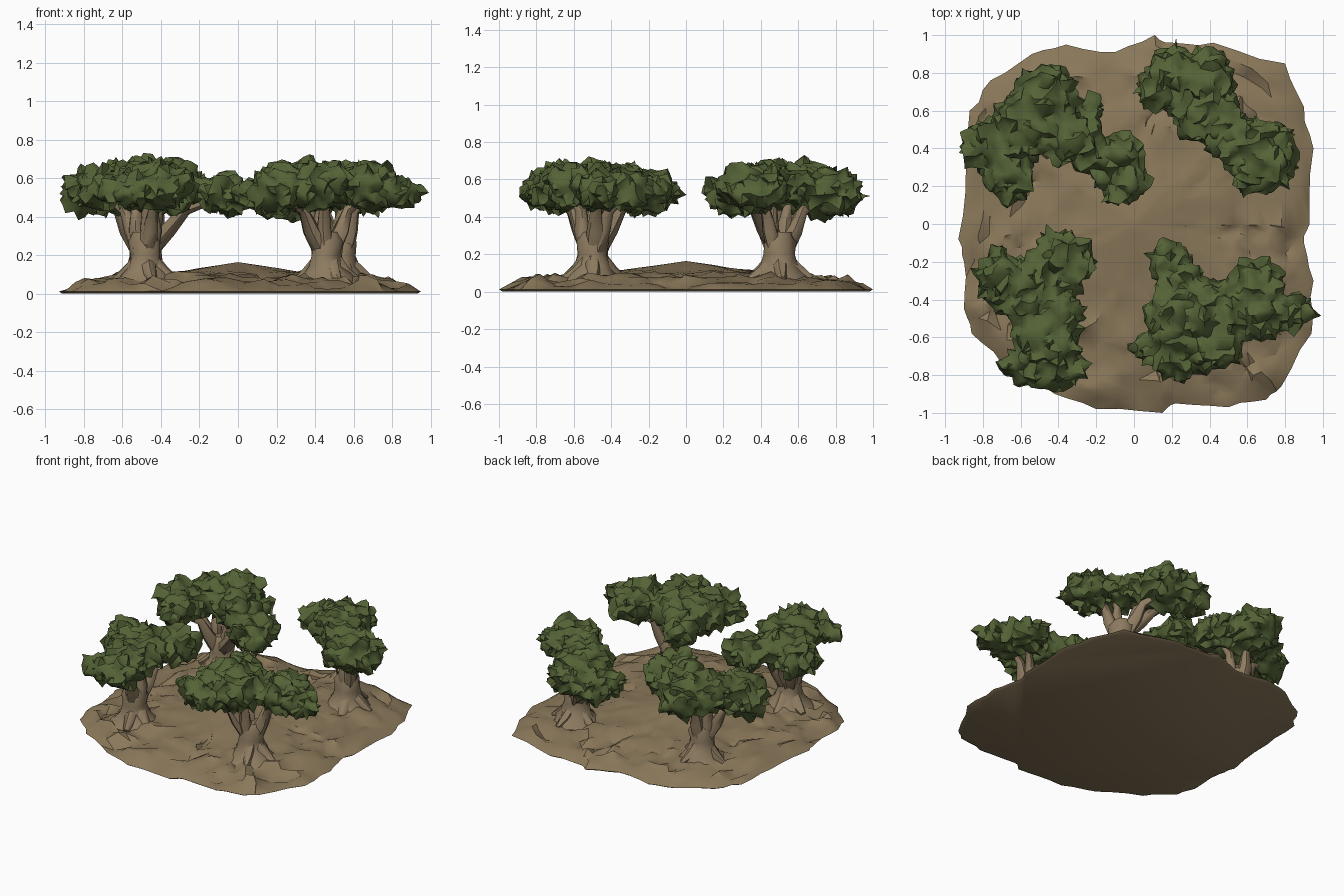
import bpy, bmesh, math, random
from mathutils import Vector, noise

if "Cube" in bpy.data.objects:
    bpy.data.objects.remove(bpy.data.objects["Cube"])

random.seed(7)


def material(name, rgb):
    m = bpy.data.materials.new(name)
    m.diffuse_color = (*rgb, 1)
    m.use_nodes = True
    m.node_tree.nodes["Principled BSDF"].inputs["Base Color"].default_value = m.diffuse_color
    return m


BROWN = material("earth_brown", (0.255, 0.188, 0.102))
BARK = material("bark_brown", (0.270, 0.200, 0.118))
GREEN = material("leaf_green", (0.088, 0.124, 0.037))


def finish(bm, name, mat, angle=40):
    bmesh.ops.recalc_face_normals(bm, faces=bm.faces)
    me = bpy.data.meshes.new(name)
    bm.to_mesh(me)
    bm.free()
    me.materials.clear()
    me.materials.append(mat)
    me.shade_smooth()
    me.set_sharp_from_angle(angle=math.radians(angle))
    ob = bpy.data.objects.new(name, me)
    bpy.context.collection.objects.link(ob)
    return ob


# Island: irregular rounded square, domed in the middle, rough near the rim
OUTLINE = [(.93, 0), (.95, .4), (.9, .62), (.8, .85), (.42, .96), (.2, .96), (.11, 1), (-.1, .91),
           (-.36, .95), (-.54, .9), (-.76, .76), (-.87, .6), (-.89, .3), (-.93, -.08), (-.9, -.2),
           (-.9, -.45), (-.86, -.58), (-.7, -.74), (-.42, -.9), (-.2, -.98), (.15, -1), (.22, -.95),
           (.5, -.97), (.7, -.93), (.78, -.86), (.94, -.58), (.95, -.3), (.9, -.1)]
PROFILE = [(0, .164), (.18, .138), (.35, .108), (.6, .088), (.8, .068), (.93, .045), (1, .012)]


def dome(t):
    for (a, za), (b, zb) in zip(PROFILE, PROFILE[1:]):
        if t <= b:
            return za + (zb - za) * (t - a) / (b - a)
    return PROFILE[-1][1]


def ground_bumps(x, y, t):
    n = noise.noise(Vector((x * 5, y * 5, 3))) * .04
    n += noise.noise(Vector((x * 12, y * 12, 8))) * .05
    n += random.choice((-.008, 0, 0, 0, .014)) * (t > .5)
    return n * min(1, 1.8 * t * t) * min(1, (1 - t) * 12)


def build_island():
    rim = []
    for p, q in zip(OUTLINE, OUTLINE[1:] + OUTLINE[:1]):
        p, q = Vector(p), Vector(q)
        rim += [p, p.lerp(q, 1 / 3) * random.uniform(.985, 1.005),
                p.lerp(q, 2 / 3) * random.uniform(.985, 1.005)]
    bm = bmesh.new()
    centre = bm.verts.new((0, 0, PROFILE[0][1]))
    rings, n, steps = [], len(rim), 18
    for k in range(1, steps + 1):
        t = k / steps
        ring = []
        for p in rim:
            x, y = p * t
            if .3 < t < 1:
                x += random.uniform(-.014, .014)
                y += random.uniform(-.014, .014)
            ring.append(bm.verts.new((x, y, max(.002, dome(t) + ground_bumps(x, y, t)))))
        rings.append(ring)
    # Slightly undercut flat base
    rings.append([bm.verts.new((p.x * .98, p.y * .98, 0)) for p in rim])
    for i in range(n):
        j = (i + 1) % n
        bm.faces.new((centre, rings[0][i], rings[0][j]))
        for a, b in zip(rings, rings[1:]):
            bm.faces.new((a[i], b[i], b[j], a[j]))
    bm.faces.new(rings[-1])
    bmesh.ops.triangulate(bm, faces=bm.faces)
    finish(bm, "island_ground", BROWN, 40)


build_island()


# Tapered, slightly gnarled tube through points with radii
def tube(bm, pts, radii, sides=9, rough=.12):
    pts = [Vector(p) for p in pts]
    rings = []
    for i, (p, r) in enumerate(zip(pts, radii)):
        d = (pts[min(i + 1, len(pts) - 1)] - pts[max(i - 1, 0)]).normalized()
        u = d.cross(Vector((.31, .95, .05))).normalized()
        v = d.cross(u)
        ring = []
        for s in range(sides):
            a = math.tau * s / sides
            rr = r * (1 + random.uniform(-rough, rough))
            ring.append(bm.verts.new(p + (u * math.cos(a) + v * math.sin(a)) * rr))
        rings.append(ring)
    for a, b in zip(rings, rings[1:]):
        for s in range(sides):
            t = (s + 1) % sides
            bm.faces.new((a[s], a[t], b[t], b[s]))
    bm.faces.new(rings[0])
    bm.faces.new(rings[-1])


def build_trunk(name, base, blobs):
    bm = bmesh.new()
    bx, by = base
    tube(bm, [(bx, by, .06), (bx, by, .095), (bx, by, .14), (bx, by, .20), (bx, by, .27), (bx, by, .32)],
         [.165, .13, .095, .08, .085, .06], 12)
    # Low root ridges
    for k in range(4):
        a = math.tau * k / 4 + random.uniform(-.4, .4)
        d = Vector((math.cos(a), math.sin(a), 0))
        b = Vector((bx, by, 0))
        tube(bm, [b + d * .04 + Vector((0, 0, .16)), b + d * .10 + Vector((0, 0, .10)),
                  b + d * .17 + Vector((0, 0, .065))], [.045, .04, .02], 7)
    # Limbs, rising steeply then spreading to each large leaf clump
    for x, y, r in blobs:
        if r < .125:
            continue
        flat = Vector((x - bx, y - by, 0))
        root = Vector((bx, by, 0))
        start = root + flat.normalized() * .03 + Vector((0, 0, .23))
        tube(bm, [start, root + flat * .22 + flat.normalized() * .03 + Vector((0, 0, .33)),
                  root + flat * .5 + Vector((0, 0, .435)), root + flat * .95 + Vector((0, 0, .5))],
             [.05, .042, .028, .012], 7)
    finish(bm, name, BARK, 50)


# Canopy: flattened clumps fused into one skin, then crumpled into leaves
def build_canopy(name, base, blobs):
    bm = bmesh.new()
    for x, y, r in blobs:
        dist = math.hypot(x - base[0], y - base[1])
        h = min(.125, r * .78)
        cz = .565 - .15 * max(0, dist - .12)
        made = bmesh.ops.create_icosphere(bm, subdivisions=3, radius=1)["verts"]
        for v in made:
            v.co = Vector((x + v.co.x * r, y + v.co.y * r, cz + v.co.z * h))
    ob = finish(bm, name, GREEN)
    mod = ob.modifiers.new("fuse", "REMESH")
    mod.mode = "VOXEL"
    mod.voxel_size = .036
    dg = bpy.context.evaluated_depsgraph_get()
    fused = bpy.data.meshes.new_from_object(ob.evaluated_get(dg))
    old = ob.data
    bpy.data.objects.remove(ob)
    bpy.data.meshes.remove(old)
    bm = bmesh.new()
    bm.from_mesh(fused)
    bpy.data.meshes.remove(fused)
    bm.normal_update()
    moves = []
    for v in bm.verts:
        wave = noise.noise(v.co * 13) * .05
        spike = random.choice((-.012, -.004, 0, .004, .026))
        jit = Vector([random.uniform(-.01, .01) for _ in range(3)])
        moves.append(v.normal * (wave + spike) + jit)
    for v, m in zip(bm.verts, moves):
        v.co += m
    bmesh.ops.triangulate(bm, faces=bm.faces)
    finish(bm, name, GREEN, 58)


# Trees: trunk position and leaf clumps (x, y, radius)
TREES = {
    "back_left": ((-.48, .50), [(-.48, .65, .18), (-.42, .73, .11), (-.58, .52, .17), (-.77, .42, .14),
                                (-.87, .43, .07), (-.66, .26, .13), (-.34, .47, .16), (-.24, .36, .11),
                                (-.06, .23, .13), (-.06, .36, .12), (-.22, .63, .065)]),
    "back_right": ((.53, .50), [(.15, .74, .13), (.21, .82, .12), (.36, .75, .17), (.43, .82, .09),
                                (.34, .58, .14), (.48, .56, .11), (.54, .43, .14), (.68, .35, .18),
                                (.72, .44, .12), (.62, .25, .09)]),
    "front_left": ((-.48, -.49), [(-.35, -.20, .14), (-.42, -.13, .09), (-.52, -.28, .13),
                                  (-.70, -.28, .14), (-.58, -.42, .13), (-.41, -.47, .14),
                                  (-.46, -.62, .18), (-.40, -.74, .13), (-.54, -.79, .10),
                                  (-.64, -.76, .07)]),
    "front_right": ((.46, -.50), [(.18, -.20, .11), (.26, -.33, .13), (.22, -.50, .17), (.40, -.46, .17),
                                  (.22, -.70, .14), (.08, -.66, .09), (.43, -.62, .15), (.64, -.32, .13),
                                  (.68, -.46, .15), (.85, -.45, .10)]),
}
for side, (base, blobs) in TREES.items():
    build_trunk(side + "_trunk", base, blobs)
    build_canopy(side + "_canopy", base, blobs)
